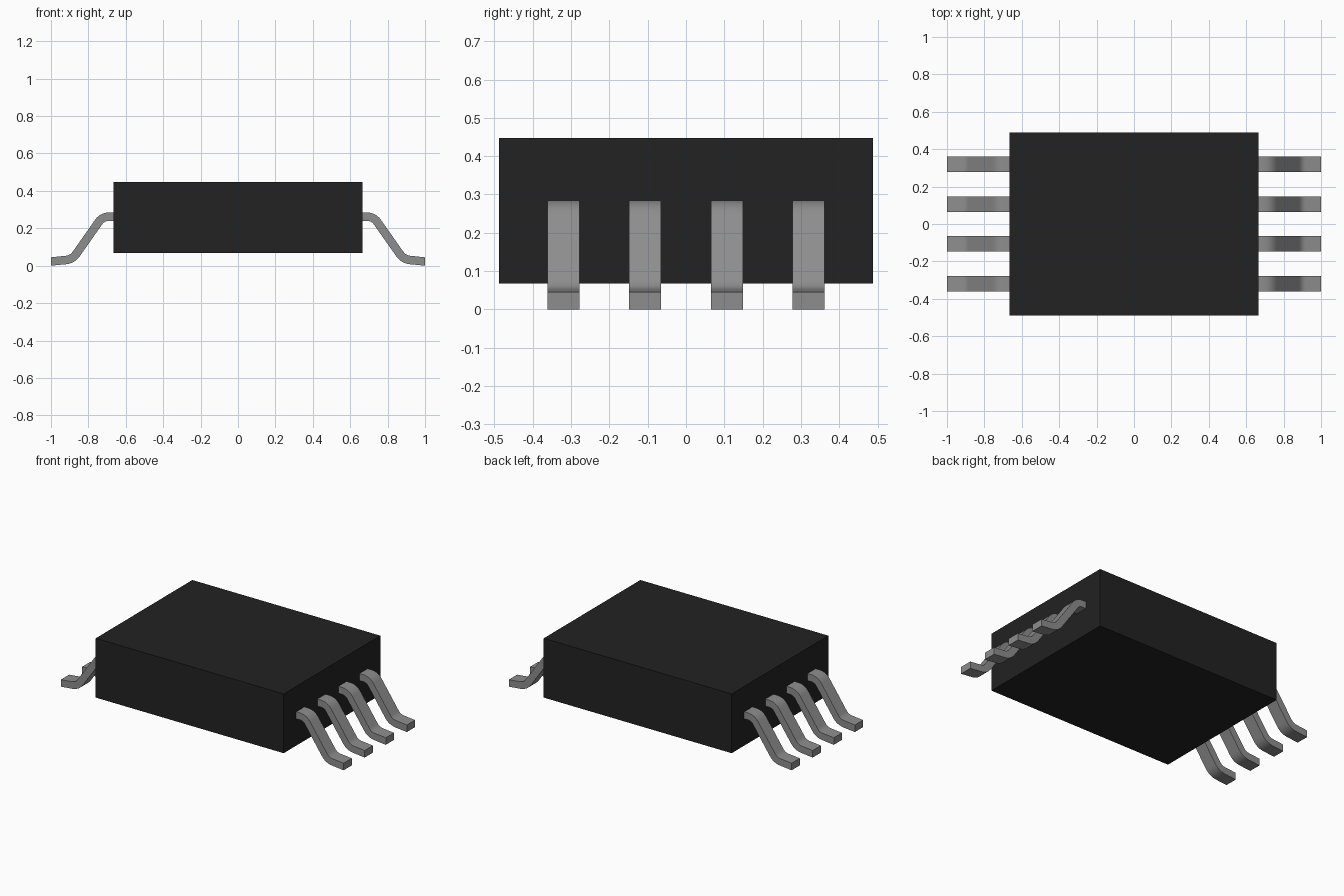
import bpy, bmesh
from mathutils import Vector

cube = bpy.data.objects.get("Cube")
if cube:
    bpy.data.objects.remove(cube, do_unlink=True)


def material(name, value):
    m = bpy.data.materials.new(name)
    m.use_nodes = True
    colour = (value, value, value, 1)
    m.diffuse_color = colour
    m.node_tree.nodes["Principled BSDF"].inputs["Base Color"].default_value = colour
    return m


black = material("black plastic", 0.016)
grey = material("grey metal", 0.27)

# Body block
bpy.ops.mesh.primitive_cube_add(size=1, location=(0, 0, 0.2575))
body = bpy.context.object
body.name = "body"
body.scale = (1.33, 0.976, 0.379)
bpy.ops.object.transform_apply(location=False, rotation=False, scale=True)
body.data.materials.append(black)

# Lead centre line in x and z, with rounded bends
THICK, WIDTH, BEND, STEPS = 0.045, 0.083, 0.035, 6
corners = [Vector(p) for p in ((0.66, 0.262), (0.725, 0.262), (0.885, 0.034), (1.0, 0.0225))]


def rounded_path(pts):
    path = [pts[0]]
    for a, b, c in zip(pts, pts[1:], pts[2:]):
        start = b + (a - b).normalized() * BEND
        end = b + (c - b).normalized() * BEND
        for i in range(STEPS + 1):
            t = i / STEPS
            path.append(start.lerp(b, t).lerp(b.lerp(end, t), t))
    return path + [pts[-1]]


def lead_mesh():
    path = rounded_path(corners)
    upper, lower = [], []
    for i, p in enumerate(path):
        d = (path[min(i + 1, len(path) - 1)] - path[max(i - 1, 0)]).normalized()
        # Ends are cut upright
        n = Vector((0, 1)) if i in (0, len(path) - 1) else Vector((-d.y, d.x))
        upper.append(p + n * THICK / 2)
        lower.append(p - n * THICK / 2)
    bm = bmesh.new()
    rings = []
    for u, l in zip(upper, lower):
        rings.append([bm.verts.new((q.x, y, q.y)) for q, y in
                      ((u, -WIDTH / 2), (u, WIDTH / 2), (l, WIDTH / 2), (l, -WIDTH / 2))])
    for a, b in zip(rings, rings[1:]):
        for k in range(4):
            j = (k + 1) % 4
            bm.faces.new((a[k], a[j], b[j], b[k]))
    bm.faces.new(rings[0])
    bm.faces.new(rings[-1])
    bmesh.ops.recalc_face_normals(bm, faces=bm.faces)
    mesh = bpy.data.meshes.new("lead")
    bm.to_mesh(mesh)
    bm.free()
    mesh.materials.append(grey)
    return mesh


# Four leads on each side, the right ones turned half round
mesh = lead_mesh()
bpy.ops.object.select_all(action="DESELECT")
for side, turn in (("left", 0), ("right", 3.14159265)):
    for i in range(4):
        lead = bpy.data.objects.new(f"{side}_lead_{i + 1}", mesh)
        lead.location.y = (i - 1.5) * 0.2133
        lead.rotation_euler.z = turn
        bpy.context.collection.objects.link(lead)
lead.select_set(True)
bpy.context.view_layer.objects.active = lead
bpy.ops.object.shade_smooth_by_angle(angle=0.6)
